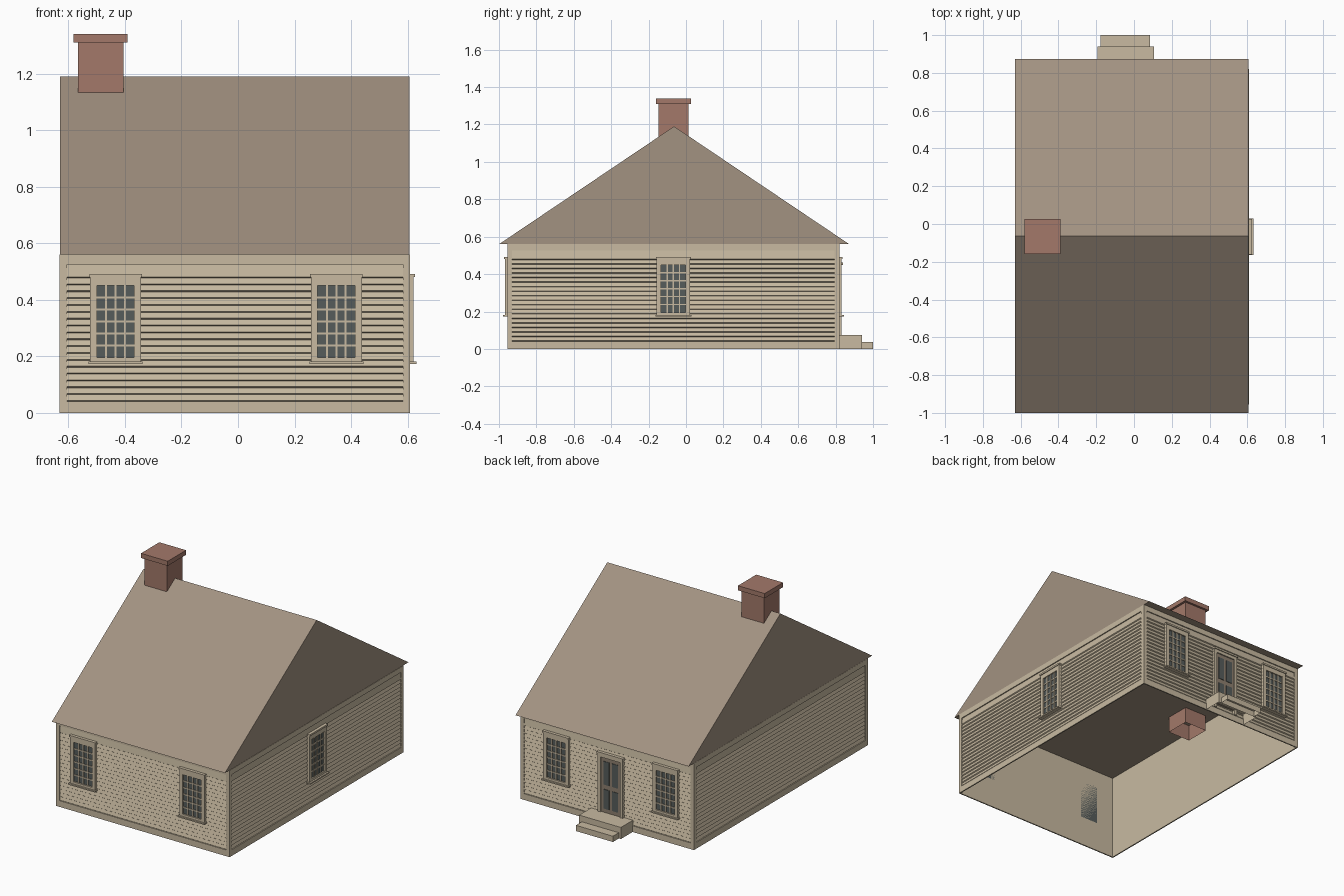
import bpy, bmesh
from math import radians
from mathutils import Matrix

cube = bpy.data.objects.get("Cube")
if cube:
    bpy.data.objects.remove(cube, do_unlink=True)


def material(name, rgb):
    linear = [((c / 255 + 0.055) / 1.055) ** 2.4 for c in rgb] + [1]
    m = bpy.data.materials.new(name)
    m.use_nodes = True
    m.diffuse_color = linear
    m.node_tree.nodes["Principled BSDF"].inputs["Base Color"].default_value = linear
    return m


CREAM = material("cream_paint", (200, 186, 161))
ROOF = material("brown_shingle", (162, 146, 129))
BRICK = material("red_brick", (163, 121, 106))
GLASS = material("dark_glass", (86, 92, 91))
DOOR = material("door_brown", (142, 128, 111))


def finish(name, bm, mat, matrix=None):
    mesh = bpy.data.meshes.new(name)
    bm.to_mesh(mesh)
    bm.free()
    mesh.materials.append(mat)
    obj = bpy.data.objects.new(name, mesh)
    bpy.context.scene.collection.objects.link(obj)
    if matrix:
        obj.matrix_world = matrix
    return obj


def boxes(name, mat, specs, matrix=None, open_ends=()):
    """Boxes given as x0, x1, y0, y1, z0, z1; open_ends drops faces by z direction."""
    bm = bmesh.new()
    for x0, x1, y0, y1, z0, z1 in specs:
        place = Matrix.Translation(((x0 + x1) / 2, (y0 + y1) / 2, (z0 + z1) / 2))
        size = Matrix.Diagonal((x1 - x0, y1 - y0, z1 - z0, 1))
        bmesh.ops.create_cube(bm, size=1, matrix=place @ size)
    bm.normal_update()
    drop = [f for f in bm.faces if round(f.normal.z) in open_ends]
    bmesh.ops.delete(bm, geom=drop, context="FACES")
    return finish(name, bm, mat, matrix)


def on_wall(u0, u1, z0, z1, d, back=0):
    """Box on a wall: u along it, d its outward depth."""
    return (u0, u1, -d, -back, z0, z1)


# House proportions
CX, CY = -0.011, -0.0675
HX, HY = 0.612, 0.88          # half size of the wall core
TRIM = 0.008
EAVE = 0.56


def siding(name, half, matrix):
    low, top, pitch, count = 0.04, 0.525, 0.02425, 19
    profile = []
    for i in range(count):
        z = low + i * pitch
        end = top if i == count - 1 else z + pitch
        profile += [(0.001, z), (0.007, z + 0.004), (0.001, end)]
    bm = bmesh.new()
    rows = [[bm.verts.new((u, -d, z)) for u in (-half, half)] for d, z in profile]
    for a, b in zip(rows, rows[1:]):
        bm.faces.new((a[0], a[1], b[1], b[0]))
    bmesh.ops.remove_doubles(bm, verts=bm.verts, dist=0.0001)
    finish(name, bm, CREAM, matrix)


def window(name, u, matrix):
    m = matrix @ Matrix.Translation((u, 0, 0))
    w, z0, z1 = 0.066, 0.195, 0.45
    boxes(name + "_glass", GLASS, [on_wall(-w, w, z0, z1, 0.011)], m)
    # casing, cap and sill
    boxes(name + "_casing", CREAM, [
        on_wall(-0.09, -w, 0.18, 0.48, 0.02),
        on_wall(w, 0.09, 0.18, 0.48, 0.02),
        on_wall(-w, w, z1, 0.48, 0.02),
        on_wall(-w, w, 0.18, z0, 0.02),
        on_wall(-0.093, 0.093, 0.48, 0.491, 0.025),
        on_wall(-0.096, 0.096, 0.173, 0.181, 0.031)], m)
    # glazing bars, four panes by six
    bars = []
    for i in range(1, 4):
        c = -w + 2 * w * i / 4
        bars.append(on_wall(c - 0.0035, c + 0.0035, z0, z1, 0.016))
    for i in range(1, 6):
        c = z0 + (z1 - z0) * i / 6
        bars.append(on_wall(-w, w, c - 0.0035, c + 0.0035, 0.0155))
    boxes(name + "_bars", CREAM, bars, m)


def door(u, matrix):
    m = matrix @ Matrix.Translation((u, 0, 0))
    boxes("door_leaf", DOOR, [on_wall(-0.07, 0.07, 0.07, 0.43, 0.012)], m)
    boxes("door_casing", CREAM, [
        on_wall(-0.09, -0.07, 0.04, 0.45, 0.02),
        on_wall(0.07, 0.09, 0.04, 0.45, 0.02),
        on_wall(-0.07, 0.07, 0.43, 0.45, 0.02),
        on_wall(-0.094, 0.094, 0.45, 0.462, 0.026)], m)
    panes = []
    for side in (-0.031, 0.031):
        for z0, z1 in ((0.1, 0.225), (0.255, 0.405)):
            panes.append(on_wall(side - 0.021, side + 0.021, z0, z1, 0.015, 0.011))
    boxes("door_panes", GLASS, panes, m)


# Wall shell, open below
boxes("wall_shell", CREAM, [(CX - HX, CX + HX, CY - HY, CY + HY, 0, EAVE)],
      open_ends=(-1, 1))

# Each wall: name, angle, distance out, half length, edge board width, windows
WALLS = [
    ("front", 0, HY, HX + TRIM, 0.026, (-0.422, 0.359)),
    ("right_of_plan", 90, HX, HY, 0.018, (0,)),
    ("back", 180, HY, HX + TRIM, 0.026, (0.422, -0.359)),
    ("left_of_plan", 270, HX, HY, 0.018, ()),
]
SIDE_NAMES = {"right_of_plan": "left", "left_of_plan": "right"}
for key, angle, out, half, edge, windows in WALLS:
    name = SIDE_NAMES.get(key, key)
    m = (Matrix.Translation((CX, CY, 0)) @ Matrix.Rotation(radians(angle), 4, "Z")
         @ Matrix.Translation((0, -out, 0)))
    inner = half - edge
    boxes(name + "_trim_boards", CREAM, [
        on_wall(-half, -inner, 0, EAVE, TRIM),
        on_wall(inner, half, 0, EAVE, TRIM),
        on_wall(-inner, inner, 0, 0.04, TRIM),
        on_wall(-inner, inner, 0.525, EAVE, TRIM)], m)
    siding(name + "_siding", inner, m)
    for i, u in enumerate(windows):
        window(f"{name}_window_{i + 1}", u, m)
    if name == "back":
        door(0.03, m)

# Gable roof as a closed prism
bm = bmesh.new()
ends = [[bm.verts.new((x, y, z)) for y, z in ((-1, EAVE), (0.873, EAVE), (-0.0635, 1.19))]
        for x in (-0.63, 0.607)]
bm.faces.new(ends[0])
bm.faces.new(ends[1])
for i in range(3):
    j = (i + 1) % 3
    bm.faces.new((ends[0][i], ends[0][j], ends[1][j], ends[1][i]))
bmesh.ops.recalc_face_normals(bm, faces=bm.faces)
finish("gable_roof", bm, ROOF)

# Chimney: shaft running down through the ceiling, with a cap
boxes("chimney_shaft", BRICK, [(-0.566, -0.405, -0.147, 0.013, 0.455, 1.315)],
      open_ends=(-1,))
boxes("chimney_cap", BRICK, [(-0.581, -0.39, -0.16, 0.027, 1.31, 1.34)])

# Back steps, hollow below
boxes("back_steps", CREAM, [
    (-0.193, 0.105, 0.815, 0.94, 0, 0.075),
    (-0.178, 0.086, 0.94, 1.0, 0, 0.037)], open_ends=(-1,))
